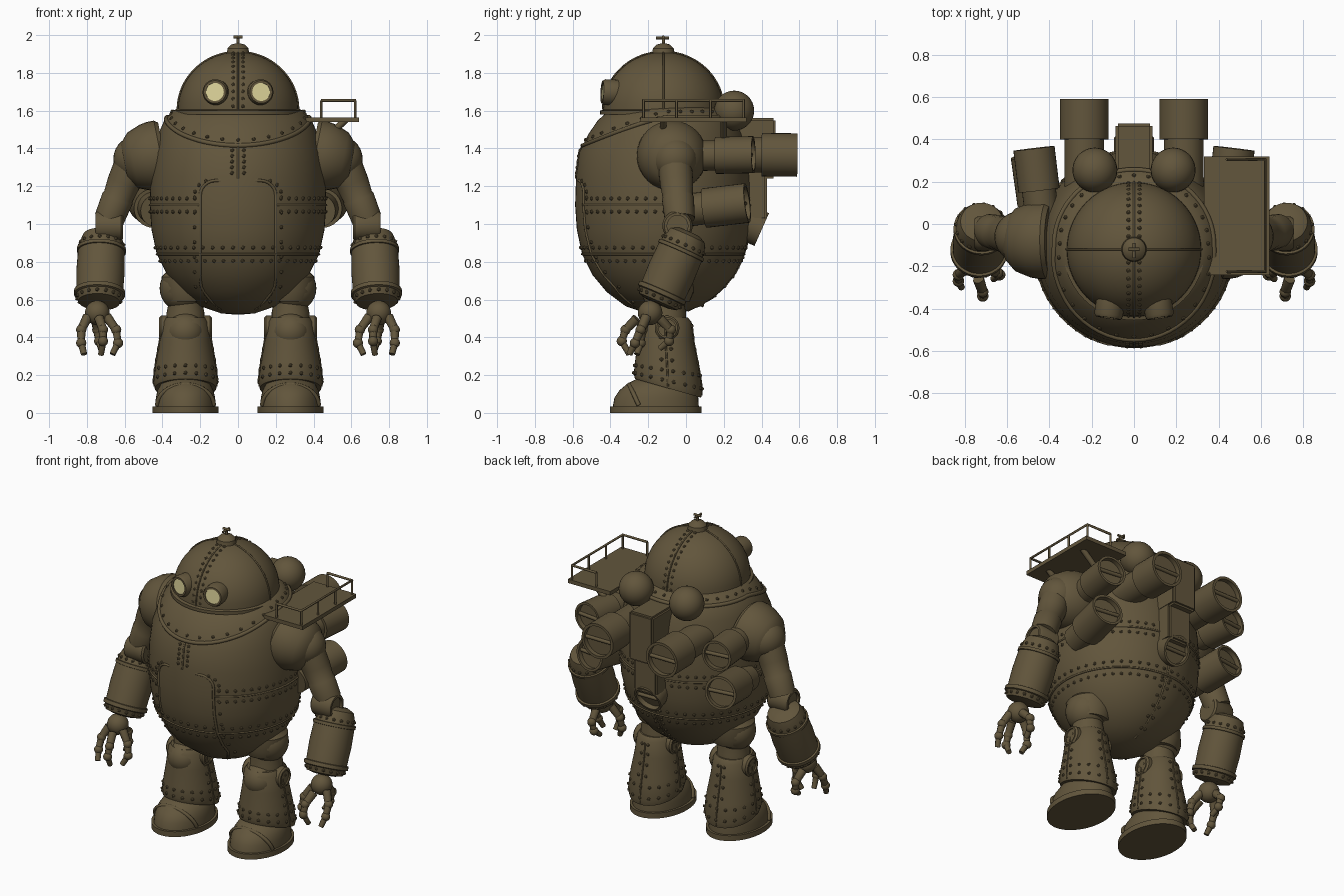
import bpy, bmesh, math
from math import sin, cos, pi
from mathutils import Vector, Matrix

cube = bpy.data.objects.get("Cube")
if cube:
    bpy.data.objects.remove(cube)


def material(name, rgb):
    m = bpy.data.materials.new(name)
    m.use_nodes = True
    m.diffuse_color = (*rgb, 1)
    m.node_tree.nodes["Principled BSDF"].inputs["Base Color"].default_value = (*rgb, 1)
    return m


BRONZE = material("dark bronze", (0.122, 0.092, 0.045))
GLOW = material("pale yellow glass", (0.72, 0.65, 0.32))


def add_object(name, mesh, mat=BRONZE, angle=0.6):
    ob = bpy.data.objects.new(name, mesh)
    bpy.context.scene.collection.objects.link(ob)
    mesh.materials.clear()
    mesh.materials.append(mat)
    mesh.shade_smooth()
    mesh.set_sharp_from_angle(angle=angle)
    return ob


def from_bmesh(name, bm, mat=BRONZE):
    bmesh.ops.recalc_face_normals(bm, faces=bm.faces)
    mesh = bpy.data.meshes.new(name)
    bm.to_mesh(mesh)
    bm.free()
    return add_object(name, mesh, mat)


# A ring is (centre x, centre y, z, x radius, y radius, front lift)
def ring_point(ring, a):
    cx, cy, z, rx, ry, lift = ring
    return Vector((cx + rx * sin(a), cy - ry * cos(a), z + lift * cos(a)))


def ring_at(rings, z):
    for p, q in zip(rings, rings[1:]):
        if z <= q[2]:
            t = (z - p[2]) / (q[2] - p[2])
            return [u + (v - u) * t for u, v in zip(p, q)]
    return rings[-1]


def loft(name, rings, mat=BRONZE, matrix=None, segs=40):
    bm = bmesh.new()
    loops = [[bm.verts.new(ring_point(r, 2 * pi * i / segs)) for i in range(segs)] for r in rings]
    for a, b in zip(loops, loops[1:]):
        for i in range(segs):
            j = (i + 1) % segs
            bm.faces.new((a[i], a[j], b[j], b[i]))
    bm.faces.new(loops[0])
    bm.faces.new(loops[-1])
    if matrix:
        bm.transform(matrix)
    return from_bmesh(name, bm, mat)


def frame(start, direction):
    return Matrix.Translation(start) @ Vector(direction).to_track_quat('Z', 'Y').to_matrix().to_4x4()


def lathe(name, profile, start, direction=(0, 0, 1), mat=BRONZE, segs=32):
    rings = [(0, 0, h, r, r, 0) for r, h in profile]
    return loft(name, rings, mat, frame(start, direction), segs)


def ball(name, centre, r):
    prof = [(max(r * sin(pi * i / 14), 0.001), -r * cos(pi * i / 14)) for i in range(15)]
    return lathe(name, prof, centre)


def tube(name, pts, r=0.006, closed=False, taper=1.0):
    cu = bpy.data.curves.new(name, 'CURVE')
    cu.dimensions = '3D'
    cu.bevel_depth, cu.bevel_resolution, cu.use_fill_caps = r, 2, True
    sp = cu.splines.new('POLY')
    sp.points.add(len(pts) - 1)
    for i, p in enumerate(pts):
        sp.points[i].co = (*p, 1)
        sp.points[i].radius = 1 + (taper - 1) * i / (len(pts) - 1)
    sp.use_cyclic_u = closed
    tmp = bpy.data.objects.new(name, cu)
    bpy.context.scene.collection.objects.link(tmp)
    dg = bpy.context.evaluated_depsgraph_get()
    mesh = bpy.data.meshes.new_from_object(tmp.evaluated_get(dg))
    bpy.data.objects.remove(tmp)
    return add_object(name, mesh, angle=0.9)


def rivets(name, pts, r=0.011):
    bm = bmesh.new()
    for p in pts:
        bmesh.ops.create_icosphere(bm, subdivisions=1, radius=r, matrix=Matrix.Translation(p))
    return from_bmesh(name, bm)


def box(name, lo, hi, bevel=0.0):
    bm = bmesh.new()
    lo, hi = Vector(lo), Vector(hi)
    bmesh.ops.create_cube(bm, size=1, matrix=Matrix.Translation((lo + hi) / 2) @ Matrix.Diagonal((*(hi - lo), 1)))
    if bevel:
        bmesh.ops.bevel(bm, geom=bm.edges[:], offset=bevel, segments=2, affect='EDGES')
    return from_bmesh(name, bm)


def spread(a, b, n):
    return [a + (b - a) * i / (n - 1) for i in range(n)]


# Egg-shaped body, pulled in at the upper front
CY = -0.12
body = []
for r, z in [(.01, .52), (.09, .527), (.2, .565), (.3, .64), (.375, .73), (.43, .84), (.458, .97),
             (.467, 1.1), (.462, 1.25), (.445, 1.38), (.42, 1.48), (.39, 1.55), (.345, 1.6), (.3, 1.62)]:
    pull = max(0, z - 1.38) * .13
    body.append((0, CY + pull, z, r, r - pull, 0))
loft("body", body, segs=64)


def on_body(a, z):
    return ring_point(ring_at(body, z), a)


# Body seams and rivets
points = []
for z in (.84, 1.1):
    gap = .45 if z > 1 else 0
    tube("body_band", [on_body(a, z) for a in spread(gap, 2 * pi - gap, 60)])
    for a in spread(gap + .06, 2 * pi - gap - .06, 50):
        points += [on_body(a, z - .035), on_body(a, z + .035)]
for a, z0, z1 in ((0, 1.24, 1.41), (pi, .54, 1.55)):
    tube("body_seam", [on_body(a, z) for z in spread(z0, z1, 16)])
    for z in spread(z0 + .03, z1 - .02, 5 if a == 0 else 20):
        points += [on_body(a - .07, z), on_body(a + .07, z)]

# Front hatch outline
corner = [(.12 + .08 * cos(t), 1.15 + .08 * sin(t)) for t in spread(0, pi / 2, 7)]
side = [(min(.2, .6 * ring_at(body, z)[3]), z) for z in spread(.55, 1.14, 16)]
half = side + corner


def hatch_point(x, z, grow=0):
    return on_body(math.asin((x + math.copysign(grow, x)) / ring_at(body, z)[3]), z)


tube("hatch_frame", [hatch_point(x, z) for x, z in half] + [hatch_point(-x, z) for x, z in reversed(half)], .008)
points += [hatch_point(s * x, z, .03) for s in (1, -1) for x, z in half[1::2]]

# Collar dipping at the front
def collar(a, drop):
    return on_body(a, 1.565 - .15 * max(0, cos(a)) ** 1.5 - drop)


ANGLES = [2 * pi * i / 64 for i in range(64)]
tube("collar", [collar(a, 0) for a in ANGLES], .012, True)
points += [collar(a, -.03) for a in ANGLES[::2]]
rivets("body_rivets", points)

# Domed head with seams and top finial
head = [(0, CY, 1.58, .335, .335, 0), (0, CY, 1.6, .335, .335, 0)]
head += [(0, CY, 1.605 + .305 * sin(t), max(.318 * cos(t), .001), max(.318 * cos(t), .001), 0)
         for t in spread(0, pi / 2, 14)]
loft("head", head, segs=56)
points = []
for a in (0, pi / 2):
    arc = [(.32 * cos(t), 1.605 + .307 * sin(t)) for t in spread(0, pi, 40)]
    tube("head_seam", [(r * sin(a), CY - r * cos(a), z) for r, z in arc], .005)
for t in spread(.06, pi - .06, 24):
    points += [(x, CY - .312 * cos(t), 1.605 + .303 * sin(t)) for x in (-.026, .026)]
rivets("head_rivets", points)
lathe("finial", [(.06, 0), (.055, .03), (.035, .05), (.008, .057), (.008, .09), (.001, .092)], (0, CY, 1.9))
tube("finial_bar", [(-.025, CY, 1.99), (.025, CY, 1.99)], .008)
tube("finial_handle", [(0, CY - .04, 1.985), (0, CY + .03, 1.985)], .007)

# Side platform with railing
box("platform", (.33, -.24, 1.54), (.64, .32, 1.565))
rail = [(.44, -.225), (.62, -.225), (.62, .305), (.44, .305)]
tube("rail_top", [(x, y, 1.655) for x, y in rail], .008)
for x, y in rail + [(.62, -.05), (.62, .13)]:
    tube("rail_post", [(x, y, 1.56), (x, y, 1.655)], .007)
for y in (-.12, .2):
    tube("platform_strut", [(.4, y, 1.4), (.57, y, 1.55)], .018)

# Spine box and low centre exhaust
box("spine", (-.085, .1, 1.02), (.085, .43, 1.3), .012)
box("spine_top", (-.088, .1, 1.24), (.088, .475, 1.56), .012)


def pipe(name, start, direction, r, neck, length):
    prof = [(r * .82, 0), (r * .82, neck), (r, neck), (r, length), (r * .85, length), (r * .85, length - .03)]
    lathe(name, prof, start, direction)
    m = frame(start, direction)
    tube(name + "_bar", [m @ Vector((k * r * .85, 0, length - .025)) for k in (-1, 1)], .012)


pipe("centre_exhaust", (0, .2, 1.06), (0, .9, -.4), .095, .08, .22)

for s, tag in ((1, "left_"), (-1, "right_")):
    def at(x, y, z):
        return Vector((s * x, y, z))

    # Eyes
    eye, look = at(.11, -.36, 1.695), (s * .15, -1, .05)
    lathe(tag + "eye_rim", [(.068, 0), (.068, .07), (.06, .085), (.048, .085), (.048, .06)], eye, look)
    lathe(tag + "eye_lens", [(.05, .06), (.05, .078)], eye, look, GLOW)

    # Rear tanks and exhausts
    ball(tag + "tank", at(.185, .255, 1.6), .106)
    pipe(tag + "main_exhaust", at(.235, .1, 1.37), (0, 1, -.01), .115, .3, .49)
    pipe(tag + "upper_exhaust", at(.43, 0, 1.36), (s * .12, 1, .02), .098, .16, .36)
    pipe(tag + "lower_exhaust", at(.43, -.02, 1.07), (s * .14, 1, .12), .105, .12, .35)

    # Shoulder and upper arm
    lathe(tag + "shoulder_guard", [(.17, 0), (.185, .02), (.185, .06), (.178, .1), (.15, .17), (.1, .215),
                                   (.01, .23)], at(.39, -.075, 1.37), (s, 0, -.2))
    ball(tag + "shoulder", at(.54, -.06, 1.345), .12)
    lathe(tag + "upper_arm", [(.09, 0), (.088, .12), (.08, .2), (.085, .21), (.08, .33)],
          at(.56, -.06, 1.33), (s * .36, .08, -.9))
    lathe(tag + "elbow", [(.07, 0), (.08, .01), (.08, .13), (.07, .145), (.055, .145), (.055, .13)],
          at(.61, -.045, .99), (s, 0, 0))

    # Forearm with banded ends
    arm = frame(at(.72, .005, .93), (s * .04, -.4, -.9))
    rings = [(0, 0, h, r, r, 0) for r, h in
             [(.06, -.03), (.1, -.01), (.115, .03), (.12, .065), (.13, .067), (.13, .085), (.124, .087),
              (.128, .2), (.124, .31), (.135, .313), (.135, .335), (.125, .34), (.11, .375), (.07, .385)]]
    loft(tag + "forearm", rings, BRONZE, arm)
    rivets(tag + "forearm_rivets", [arm @ ring_point(ring_at(rings, h), 2 * pi * i / 16)
                                    for h in (.045, .355) for i in range(16)])

    # Hand with four claws
    ball(tag + "palm", at(.745, -.19, .53), .065)
    for claw in ([(.05, -.02, -.02), (.085, -.05, -.09), (.085, -.08, -.16), (.07, -.11, -.22)],
                 [(-.05, -.02, -.02), (-.1, -.04, -.09), (-.11, -.05, -.16), (-.08, -.07, -.22)],
                 [(-.01, -.07, -.03), (-.03, -.13, -.09), (-.03, -.15, -.15), (-.02, -.11, -.22)],
                 [(.01, .05, -.03), (0, .11, -.09), (-.01, .1, -.15), (-.02, .05, -.19)]):
        tube(tag + "claw", [at(.745 + x, -.19 + y, .53 + z) for x, y, z in claw], .027, taper=.6)
        for x, y, z in claw[1:3]:
            ball(tag + "knuckle", at(.745 + x, -.19 + y, .53 + z), .027)

    # Hip, thigh and knee
    X = .278
    lathe(tag + "hip", [(.12, 0), (.14, .02), (.14, .1), (.12, .15)], at(.265, -.1, .74), (0, 0, -1))
    ball(tag + "hip_joint", at(.29, -.1, .66), .125)
    lathe(tag + "thigh", [(.1, 0), (.09, .1), (.1, .15), (.1, .25)], at(X, -.1, .68), (0, 0, -1))
    ball(tag + "kneecap", at(X, -.165, .43), .1)
    for k in (-1, 1):
        lathe(tag + "knee_disc", [(.065, 0), (.065, .13), (.055, .14), (.045, .14), (.045, .13)],
              at(X, -.1, .45), (k, 0, 0))

    # Riveted boot and foot
    boot = [(s * X, -.095, .13, .163, .175, .05), (s * X, -.095, .16, .17, .182, .045),
            (s * X, -.1, .25, .16, .17, .02), (s * X, -.108, .38, .137, .148, 0),
            (s * X, -.11, .48, .122, .14, 0), (s * X, -.11, .505, .105, .12, 0)]
    loft(tag + "boot", boot)
    points = [ring_point(ring_at(boot, z), 2 * pi * i / 18) for z in (.17, .225) for i in range(18)]
    for a in (pi / 2, pi, 1.5 * pi):
        tube(tag + "boot_seam", [ring_point(ring_at(boot, z), a) for z in spread(.14, .47, 8)], .005)
        points += [ring_point(ring_at(boot, z), a + k) for z in spread(.28, .46, 4) for k in (-.17, .17)]
    rivets(tag + "boot_rivets", points)
    loft(tag + "sole", [(s * X, -.16, z, .175, .243, 0) for z in (0, .035)])
    loft(tag + "foot", [(s * X, cy, z, rx, ry, 0) for cy, z, rx, ry in
                        [(-.16, .03, .16, .228), (-.157, .08, .157, .222), (-.147, .12, .148, .205),
                         (-.135, .155, .13, .175), (-.12, .185, .09, .13)]])
    tube(tag + "toe_band", [at(X + .15 * cos(t), -.25 - .05 * sin(t), .04 + .11 * sin(t))
                            for t in spread(0, pi, 20)], .012)
